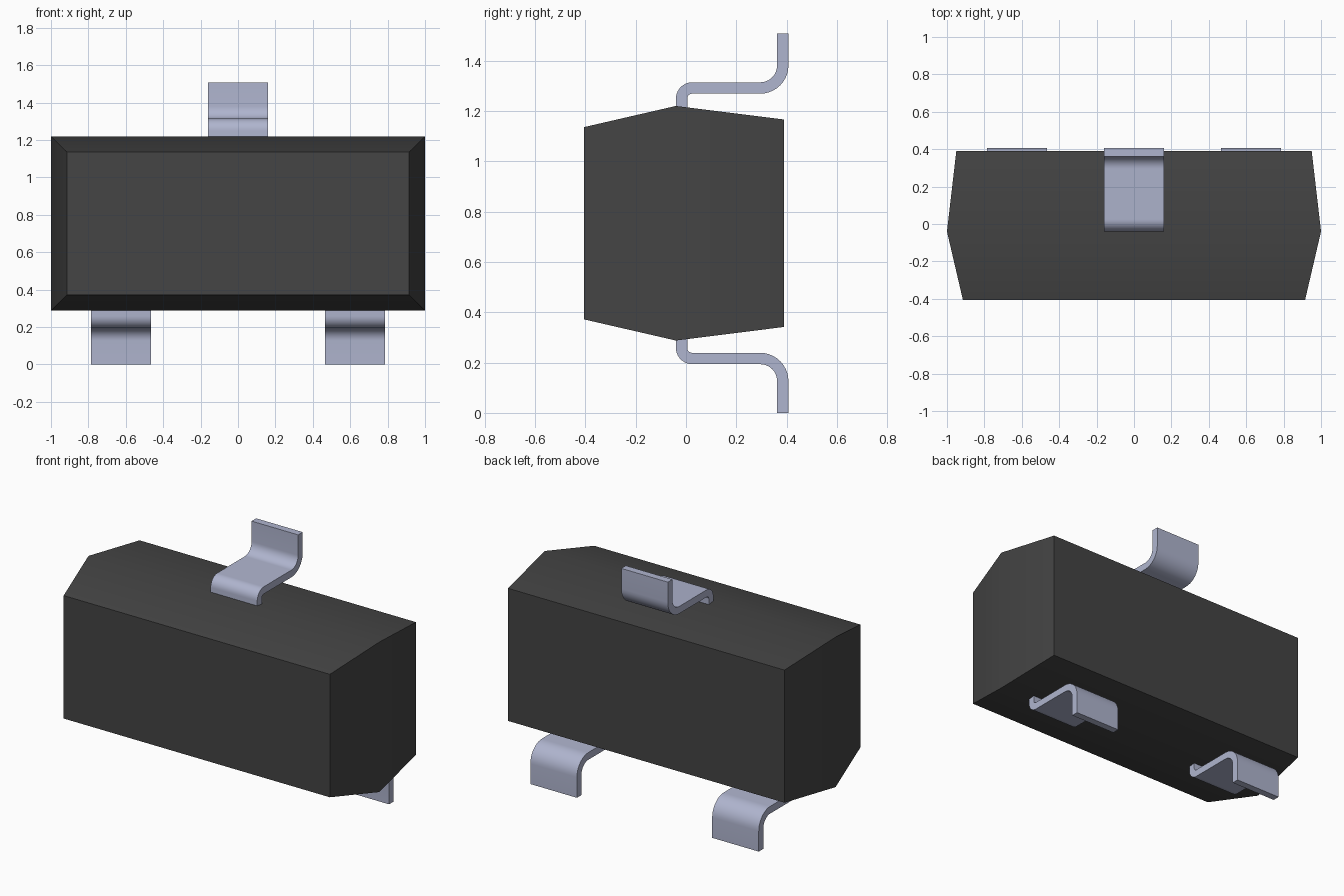
import bpy, bmesh, math

cube = bpy.data.objects.get("Cube")
if cube:
    bpy.data.objects.remove(cube, do_unlink=True)

MID_Z = 0.7535


def material(name, rgb):
    m = bpy.data.materials.new(name)
    m.use_nodes = True
    m.diffuse_color = (*rgb, 1)
    bsdf = next(n for n in m.node_tree.nodes if n.type == 'BSDF_PRINCIPLED')
    bsdf.inputs["Base Color"].default_value = (*rgb, 1)
    return m


def loft(name, sections, mat, smooth_angle):
    """Skin a list of four-point sections and cap both ends."""
    bm = bmesh.new()
    rings = [[bm.verts.new(p) for p in s] for s in sections]
    for a, b in zip(rings, rings[1:]):
        for i in range(4):
            j = (i + 1) % 4
            bm.faces.new((a[i], a[j], b[j], b[i]))
    bm.faces.new(rings[0])
    bm.faces.new(rings[-1])
    bmesh.ops.recalc_face_normals(bm, faces=bm.faces)
    mesh = bpy.data.meshes.new(name)
    bm.to_mesh(mesh)
    bm.free()
    mesh.materials.append(mat)
    ob = bpy.data.objects.new(name, mesh)
    bpy.context.collection.objects.link(ob)
    bpy.ops.object.select_all(action='DESELECT')
    ob.select_set(True)
    bpy.context.view_layer.objects.active = ob
    bpy.ops.object.shade_smooth_by_angle(angle=math.radians(smooth_angle))
    return ob


dark_plastic = material("dark_plastic", (0.058, 0.058, 0.058))
tinned_metal = material("tinned_metal", (0.43, 0.46, 0.62))

# Moulded body: rectangles tapering forwards and backwards from the parting line
body_steps = [(-0.405, 0.915, 0.382), (-0.04, 1.0, 0.466), (0.39, 0.95, 0.412)]
loft("body", [[(sx * w, y, MID_Z + sz * h)
               for sx, sz in ((-1, -1), (1, -1), (1, 1), (-1, 1))]
              for y, w, h in body_steps], dark_plastic, 30)


def lead_profile():
    """Pairs of (y, z) points on both sides of the bent strip, z from the middle."""
    pairs = [((-0.04, 0.40), (0.005, 0.40))]
    steps = 10
    # Tight bend out of the body
    for i in range(steps + 1):
        a = math.pi - math.pi / 2 * i / steps
        c, s = math.cos(a), math.sin(a)
        pairs.append(((0.025 + 0.065 * c, 0.495 + 0.065 * s),
                      (0.025 + 0.020 * c, 0.495 + 0.020 * s)))
    # Wide bend up into the foot
    for i in range(steps + 1):
        a = -math.pi / 2 + math.pi / 2 * i / steps
        c, s = math.cos(a), math.sin(a)
        pairs.append(((0.295 + 0.067 * c, 0.627 + 0.067 * s),
                      (0.295 + 0.112 * c, 0.627 + 0.112 * s)))
    pairs.append(((0.362, MID_Z), (0.407, MID_Z)))
    return pairs


# Three leads: one above, two below as a mirror image
for name, x, side in (("top_lead", 0, 1),
                      ("bottom_left_lead", 0.625, -1),
                      ("bottom_right_lead", -0.625, -1)):
    loft(name, [[(x - 0.16, p[0], MID_Z + side * p[1]),
                 (x + 0.16, p[0], MID_Z + side * p[1]),
                 (x + 0.16, q[0], MID_Z + side * q[1]),
                 (x - 0.16, q[0], MID_Z + side * q[1])]
                for p, q in lead_profile()], tinned_metal, 30)
